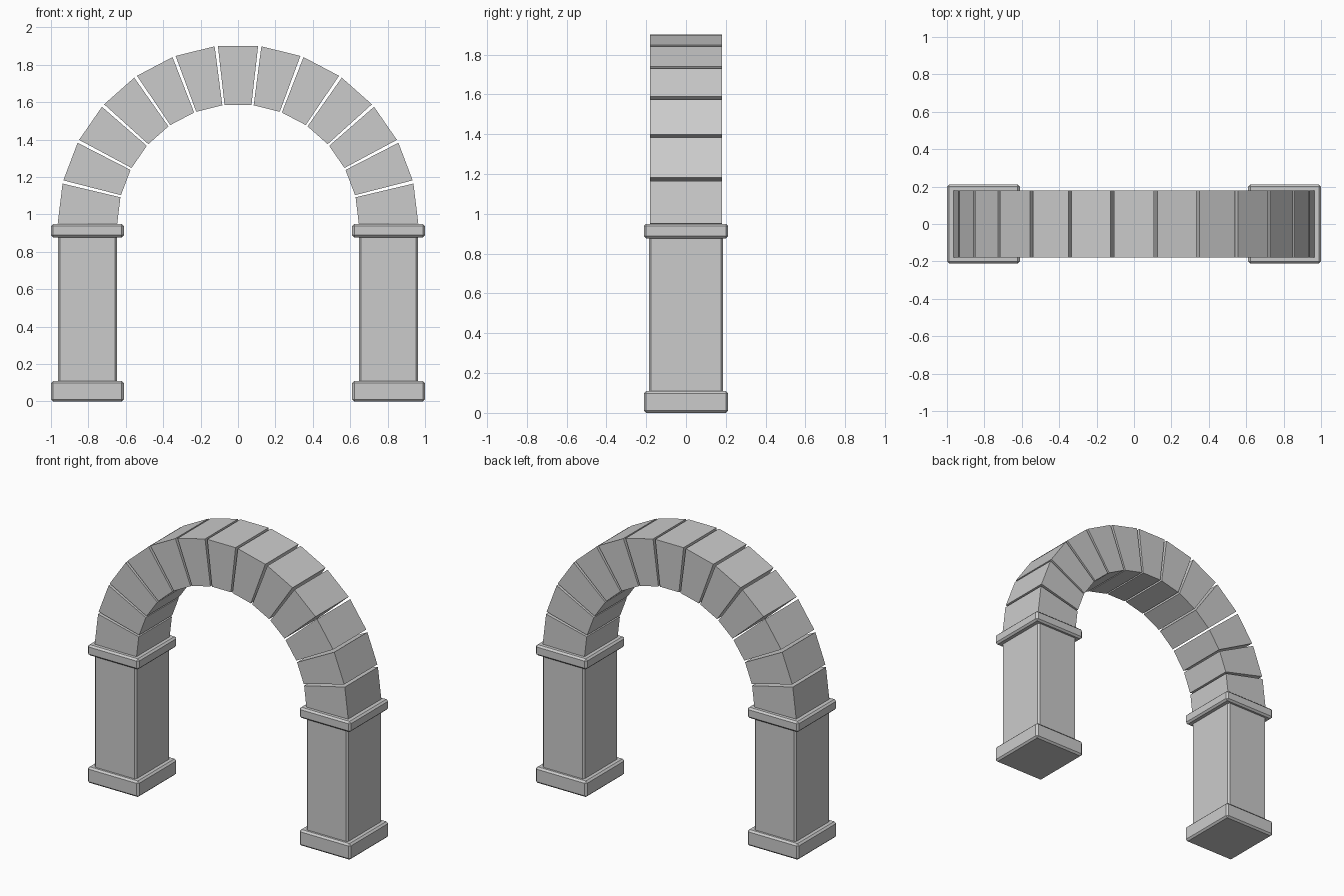
import bpy, bmesh
from math import sin, cos, radians, pi

if "Cube" in bpy.data.objects:
    bpy.data.objects.remove(bpy.data.objects["Cube"])

PIER_X = 0.805            # pier centre distance
CENTRE_Z = 0.943          # arch centre height
R_OUT, R_IN = 0.964, 0.646
STONES = 13
GAP = radians(1.05)
HALF_DEPTH = 0.18


def add_object(name, bm):
    bmesh.ops.recalc_face_normals(bm, faces=bm.faces)
    mesh = bpy.data.meshes.new(name)
    bm.to_mesh(mesh)
    bm.free()
    obj = bpy.data.objects.new(name, mesh)
    bpy.context.collection.objects.link(obj)
    return obj


def block(name, x, width, depth, z0, z1, bevel):
    bm = bmesh.new()
    bmesh.ops.create_cube(bm, size=1)
    for v in bm.verts:
        v.co = (x + v.co.x * width, v.co.y * depth,
                (z0 + z1) / 2 + v.co.z * (z1 - z0))
    obj = add_object(name, bm)
    mod = obj.modifiers.new("chamfer", 'BEVEL')
    mod.width = bevel
    mod.segments = 1
    return obj


def voussoir(name, a0, a1):
    bm = bmesh.new()
    outline = [(R_IN, a0), (R_OUT, a0), (R_OUT, a1), (R_IN, a1)]
    face = bm.faces.new([bm.verts.new((r * cos(a), -HALF_DEPTH, CENTRE_Z + r * sin(a)))
                         for r, a in outline])
    ext = bmesh.ops.extrude_face_region(bm, geom=[face], use_keep_orig=True)
    moved = [g for g in ext["geom"] if isinstance(g, bmesh.types.BMVert)]
    bmesh.ops.translate(bm, verts=moved, vec=(0, 2 * HALF_DEPTH, 0))
    return add_object(name, bm)


# Piers: base, shaft and capital on each side
for side, s in (("left", -1), ("right", 1)):
    x = s * PIER_X
    block(f"{side}_base", x, 0.39, 0.424, 0.0, 0.11, 0.012)
    block(f"{side}_shaft", x, 0.317, 0.372, 0.09, 0.895, 0.011)
    block(f"{side}_capital", x, 0.39, 0.424, 0.877, 0.95, 0.012)

# Ring of wedge stones with open joints
step = pi / STONES
for i in range(STONES):
    voussoir(f"arch_stone_{i + 1}", i * step + GAP / 2, (i + 1) * step - GAP / 2)
